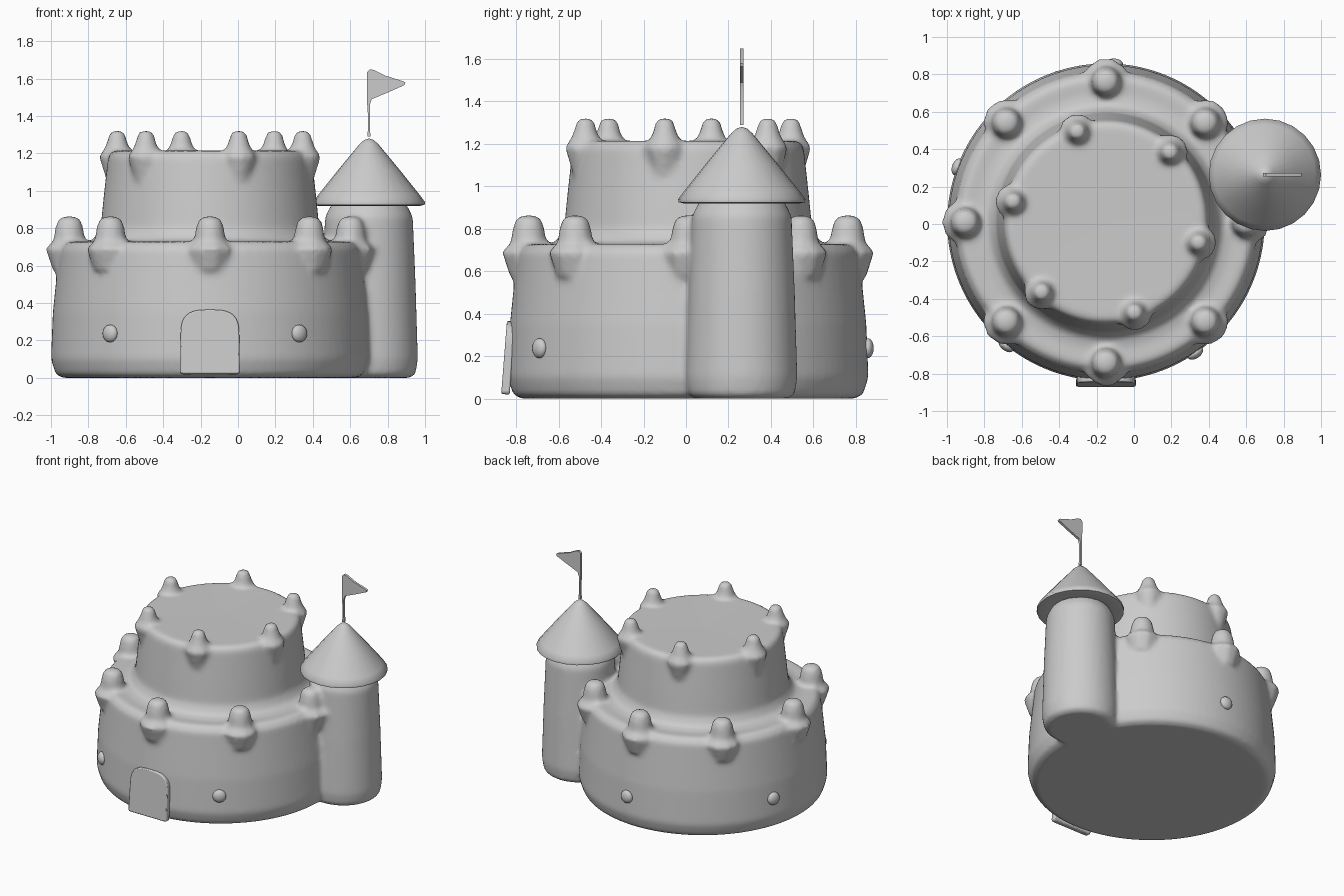
import bpy, bmesh, math
from mathutils import Matrix, Vector

cube = bpy.data.objects.get("Cube")
if cube:
    bpy.data.objects.remove(cube, do_unlink=True)

clay = bpy.data.materials.new("grey_clay")
clay.use_nodes = True
GREY = (0.6, 0.6, 0.6, 1)
clay.diffuse_color = GREY
clay.node_tree.nodes["Principled BSDF"].inputs["Base Color"].default_value = GREY

KEEP = Vector((-0.15, 0.01, 0))      # centre of the round keep
TOWER = Vector((0.70, 0.263, 0))     # centre of the side tower


def lathe(bm, profile, centre, segments):
    """Add a closed solid of revolution from (radius, height) pairs."""
    rings = []
    for r, z in profile:
        if r == 0:
            rings.append([bm.verts.new(centre + Vector((0, 0, z)))] * segments)
            continue
        ring = []
        for i in range(segments):
            a = math.tau * i / segments
            ring.append(bm.verts.new(centre + Vector((r * math.cos(a), r * math.sin(a), z))))
        rings.append(ring)
    for low, high in zip(rings, rings[1:]):
        for i in range(segments):
            j = (i + 1) % segments
            corners = list(dict.fromkeys((low[i], low[j], high[j], high[i])))
            bm.faces.new(corners)
    if profile[0][0] > 0:
        bm.faces.new(rings[0][::-1])
    if profile[-1][0] > 0:
        bm.faces.new(rings[-1])


def outline(bm, points, depth):
    """Add an x-z outline as a slab centred on y = 0."""
    face = bm.faces.new([bm.verts.new((x, -depth / 2, z)) for x, z in points])
    new = bmesh.ops.extrude_face_region(bm, geom=[face])["geom"]
    moved = [v for v in new if isinstance(v, bmesh.types.BMVert)]
    bmesh.ops.translate(bm, vec=(0, depth, 0), verts=moved)


def finish(bm, name, angle=40):
    bmesh.ops.recalc_face_normals(bm, faces=bm.faces)
    mesh = bpy.data.meshes.new(name)
    bm.to_mesh(mesh)
    bm.free()
    mesh.materials.append(clay)
    ob = bpy.data.objects.new(name, mesh)
    bpy.context.collection.objects.link(ob)
    bpy.ops.object.select_all(action='DESELECT')
    bpy.context.view_layer.objects.active = ob
    ob.select_set(True)
    if angle:
        bpy.ops.object.shade_smooth_by_angle(angle=math.radians(angle))
    else:
        bpy.ops.object.shade_smooth()
    return ob


def around(radius, angle, z):
    return KEEP + Vector((radius * math.cos(angle), radius * math.sin(angle), z))


# Castle walls: two stacked drums, side tower and battlements melted together
bm = bmesh.new()
lathe(bm, [(0.79, 0), (0.825, 0.02), (0.85, 0.1), (0.84, 0.35), (0.805, 0.69), (0.77, 0.73),
           (0.68, 0.725), (0.62, 0.74), (0.585, 0.8), (0.57, 0.95), (0.545, 1.18),
           (0.525, 1.215), (0, 1.21)], KEEP, 96)
lathe(bm, [(0.22, 0), (0.25, 0.02), (0.262, 0.1), (0.25, 0.5), (0.235, 0.86),
           (0.2, 0.93), (0, 0.935)], TOWER, 48)
for i in range(8):
    lathe(bm, [(0.09, -0.15), (0.13, -0.03), (0.088, 0.01), (0.077, 0.08), (0.065, 0.12),
               (0.04, 0.14), (0, 0.142)], around(0.752, i * math.tau / 8, 0.722), 10)
for i in range(6):
    lathe(bm, [(0.06, -0.15), (0.1, -0.02), (0.07, 0.02), (0.052, 0.07), (0.045, 0.1),
               (0.03, 0.115), (0, 0.118)],
          around(0.508, math.radians(47.5) + i * math.tau / 6, 1.205), 10)
walls = finish(bm, "castle_walls", 0)
remesh = walls.modifiers.new("fuse", 'REMESH')
remesh.mode = 'VOXEL'
remesh.voxel_size = 0.016
remesh.use_smooth_shade = True
soften = walls.modifiers.new("soften", 'SMOOTH')
soften.factor = 0.5
soften.iterations = 8

# Tower roof
bm = bmesh.new()
lathe(bm, [(0, 0.93), (0.22, 0.928), (0.275, 0.92), (0.298, 0.925), (0.3, 0.94), (0.27, 0.98),
           (0.17, 1.105), (0.05, 1.25), (0.025, 1.272), (0, 1.28)], TOWER, 24)
finish(bm, "tower_roof", 50)

# Pennant and pole in one slab
bm = bmesh.new()
outline(bm, [(-0.009, 1.29), (0.009, 1.29), (0.005, 1.33), (0.005, 1.46), (0.015, 1.49),
             (0.1, 1.525), (0.19, 1.565), (0.195, 1.578), (0.185, 1.585), (0.09, 1.615),
             (0.03, 1.645), (0.005, 1.65), (-0.01, 1.635), (-0.009, 1.46), (-0.005, 1.4),
             (-0.005, 1.33)], 0.018)
flag = finish(bm, "flag")
flag.location = TOWER

# Arched door, leaning with the wall
bm = bmesh.new()
arch = []
for i in range(17):
    a = math.pi * i / 16
    c, s = math.cos(a), math.sin(a)
    arch.append((0.157 * math.copysign(abs(c) ** 0.65, c), 0.2 + 0.145 * s ** 0.65))
outline(bm, [(-0.15, 0.0), (0.15, 0.0), (0.16, 0.01)] + arch + [(-0.16, 0.01)], 0.04)
door = finish(bm, "door")
door.location = (-0.15, -0.851, 0.02)
door.rotation_euler.x = math.radians(-4.5)
edge = door.modifiers.new("soft_edge", 'BEVEL')
edge.width = 0.008
edge.segments = 2

# Round windows set in the lower wall
for n, degrees in enumerate((231, 304.3, 87, 159.6), 1):
    a = math.radians(degrees)
    bm = bmesh.new()
    bmesh.ops.create_uvsphere(bm, u_segments=20, v_segments=12, radius=1)
    place = (Matrix.Translation(around(0.848, a, 0.237)) @ Matrix.Rotation(a, 4, 'Z')
             @ Matrix.Diagonal((0.028, 0.047, 0.047, 1)))
    bmesh.ops.transform(bm, matrix=place, verts=bm.verts)
    finish(bm, f"window_{n}", 60)
